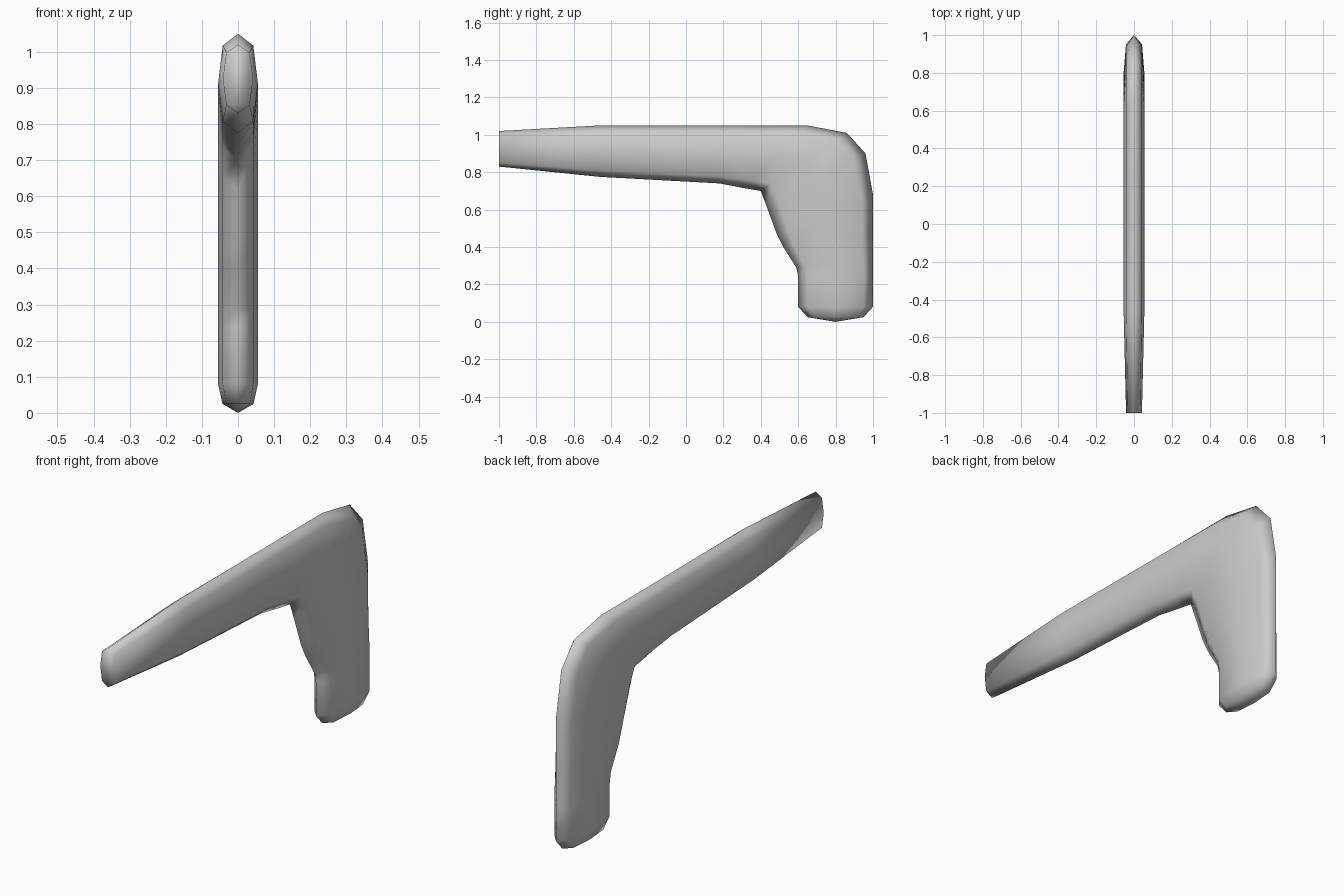
import bpy, bmesh

if "Cube" in bpy.data.objects:
    bpy.data.objects.remove(bpy.data.objects["Cube"])

# Stations along the bent handle: outer edge (y, z), inner edge (y, z), half thickness
STATIONS = [
    ((-1.00, 1.02), (-1.00, 0.83), 0.042),
    ((-0.46, 1.05), (-0.46, 0.775), 0.055),
    ((0.18, 1.05), (0.18, 0.74), 0.055),
    ((0.65, 1.05), (0.31, 0.715), 0.055),
    ((0.86, 1.01), (0.40, 0.70), 0.055),
    ((0.96, 0.90), (0.43, 0.62), 0.055),
    ((1.00, 0.68), (0.485, 0.47), 0.055),
    ((1.00, 0.45), (0.52, 0.40), 0.055),
    ((1.00, 0.30), (0.59, 0.29), 0.055),
    ((1.00, 0.24), (0.60, 0.24), 0.055),
    ((1.00, 0.08), (0.60, 0.08), 0.055),
    ((0.95, 0.025), (0.65, 0.025), 0.043),
]

# Eight-sided cross-section: (fraction of thickness, fraction from outer to inner edge)
SECTION = [(0, 0), (0.77, 0.12), (1, 0.5), (0.77, 0.88),
           (0, 1), (-0.77, 0.88), (-1, 0.5), (-0.77, 0.12)]


def add_ring(bm, outer, inner, half):
    return [bm.verts.new((sx * half,
                          outer[0] + (inner[0] - outer[0]) * t,
                          outer[1] + (inner[1] - outer[1]) * t))
            for sx, t in SECTION]


bm = bmesh.new()
rings = [add_ring(bm, *s) for s in STATIONS]
n = len(SECTION)

# Skin between neighbouring rings
for a, b in zip(rings, rings[1:]):
    for i in range(n):
        j = (i + 1) % n
        bm.faces.new((a[i], a[j], b[j], b[i]))

# Flat front end and shallow pointed butt
bm.faces.new(rings[0])
tip = bm.verts.new((0, 0.80, 0.0))
for i in range(n):
    bm.faces.new((rings[-1][i], rings[-1][(i + 1) % n], tip))

bmesh.ops.recalc_face_normals(bm, faces=bm.faces[:])
for f in bm.faces:
    f.smooth = True

mesh = bpy.data.meshes.new("bent_handle")
bm.to_mesh(mesh)
bm.free()
handle = bpy.data.objects.new("bent_handle", mesh)
bpy.context.collection.objects.link(handle)
